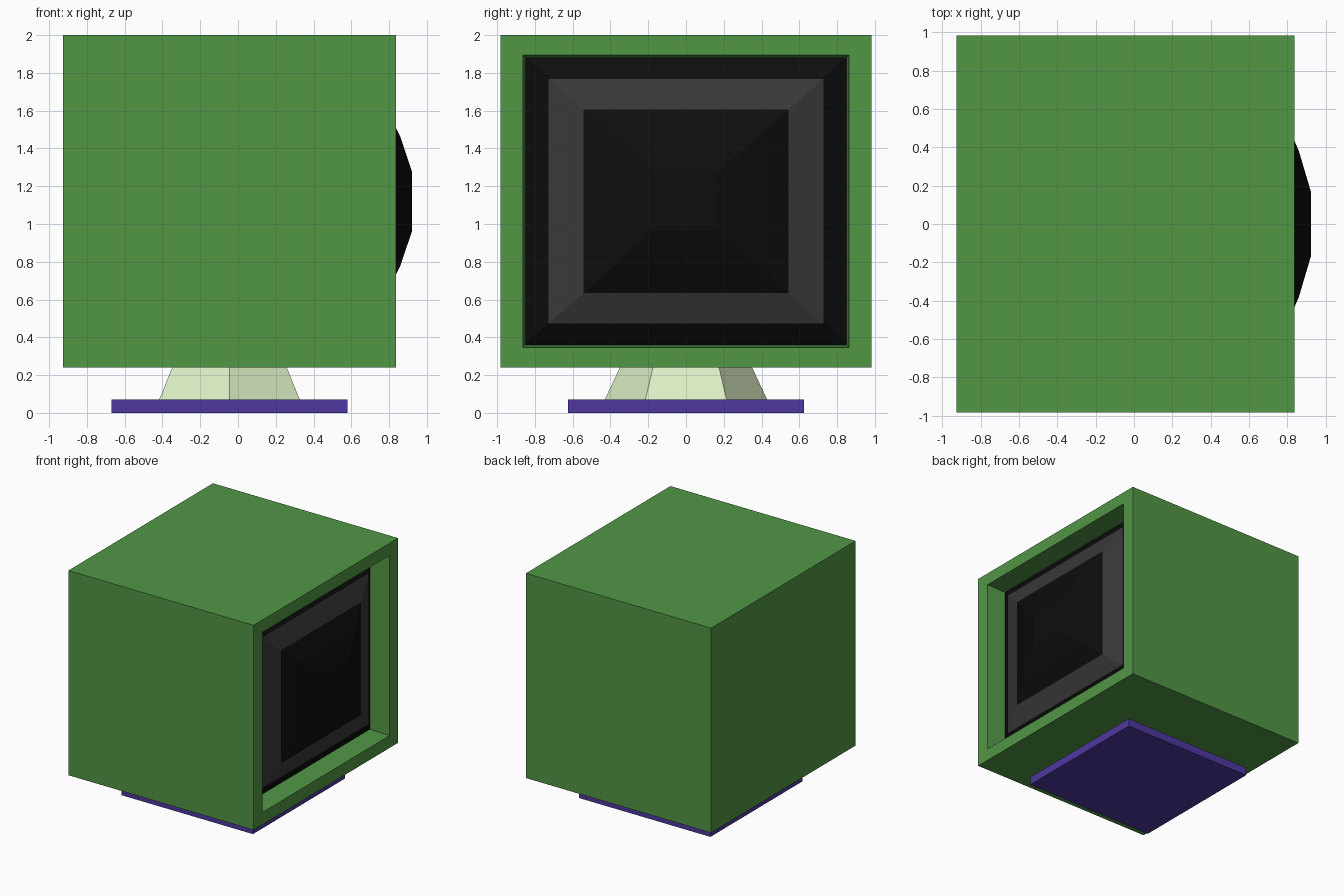
import bpy, bmesh, math

if "Cube" in bpy.data.objects:
    bpy.data.objects.remove(bpy.data.objects["Cube"])

CX = -0.045  # shared centre of body, stand and base


def material(name, color):
    m = bpy.data.materials.new(name)
    m.diffuse_color = (*color, 1)
    m.use_nodes = True
    m.node_tree.nodes["Principled BSDF"].inputs["Base Color"].default_value = m.diffuse_color
    return m


def loft(name, rings, mat, cap_start=False, cap_end=False):
    """Bridge a sequence of rings with flat quads."""
    bm = bmesh.new()
    loops = [[bm.verts.new(p) for p in ring] for ring in rings]
    n = len(loops[0])
    for a, b in zip(loops, loops[1:]):
        for i in range(n):
            j = (i + 1) % n
            bm.faces.new((a[i], a[j], b[j], b[i]))
    if cap_start:
        bm.faces.new(loops[0][::-1])
    if cap_end:
        bm.faces.new(loops[-1])
    me = bpy.data.meshes.new(name)
    bm.to_mesh(me)
    bm.free()
    me.materials.append(mat)
    ob = bpy.data.objects.new(name, me)
    bpy.context.collection.objects.link(ob)
    return ob


def rect(x, hy, hz, cz=1.12):
    """Rectangle facing +x."""
    return [(x, sy * hy, cz + sz * hz)
            for sy, sz in ((-1, -1), (1, -1), (1, 1), (-1, 1))]


def polygon(z, r, n, turn):
    """Regular polygon facing +z."""
    return [(CX + r * math.cos(turn + i * math.tau / n),
             r * math.sin(turn + i * math.tau / n), z) for i in range(n)]


green = material("green", (0.083, 0.305, 0.06))
black = material("black", (0.004, 0.004, 0.004))
grey = material("grey", (0.04, 0.04, 0.04))
pale = material("pale_green", (0.72, 0.87, 0.56))
purple = material("purple", (0.08, 0.04, 0.35))

# Cabinet with a recessed opening on the +x side
loft("cabinet", [rect(-0.926, 0.982, 0.88), rect(0.836, 0.982, 0.88),
                 rect(0.836, 0.864, 0.774), rect(0.66, 0.85, 0.76)],
     green, True, True)

# Screen: black surround, grey frame and faceted bulging glass
surround, frame = rect(0.735, 0.727, 0.648), rect(0.79, 0.542, 0.485)
loft("screen_surround", [rect(0.66, 0.85, 0.76), surround], black)
loft("screen_frame", [surround, frame], grey)
loft("screen_glass", [frame, rect(0.86, 0.38, 0.34), rect(0.922, 0.17, 0.155)],
     black, cap_end=True)

# Tapered six-sided neck, ending at the cabinet underside
loft("neck", [polygon(0.07, 0.43, 6, math.pi / 2),
              polygon(0.24, 0.35, 6, math.pi / 2)], pale, True, True)

# Square base plate
r = 0.625 * math.sqrt(2)
loft("base_plate", [polygon(0, r, 4, math.pi / 4),
                    polygon(0.07, r, 4, math.pi / 4)], purple, True, True)
